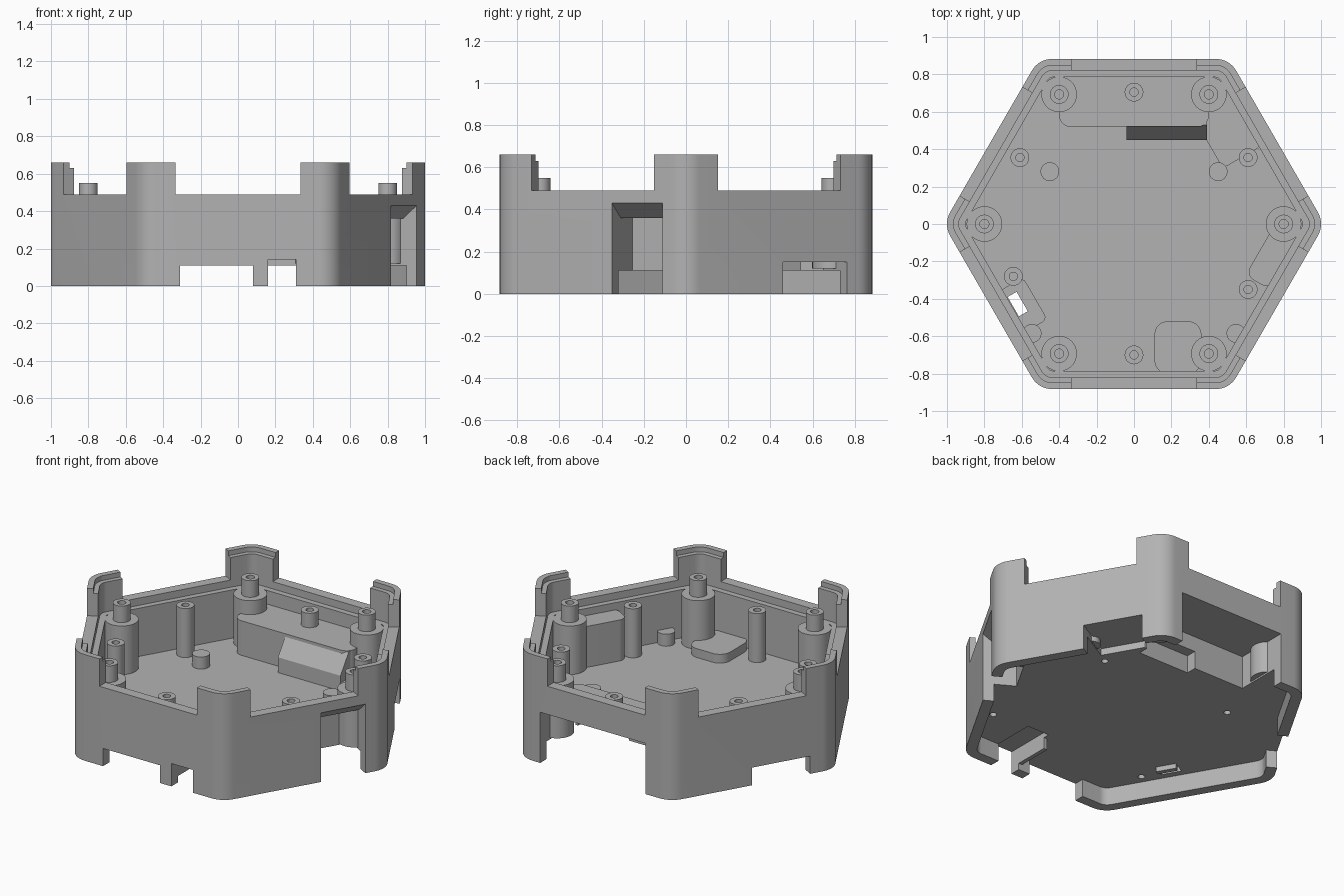
import bpy, bmesh
from math import sin, cos, tan, pi, radians
from mathutils import Vector

if "Cube" in bpy.data.objects:
    bpy.data.objects.remove(bpy.data.objects["Cube"], do_unlink=True)

grey = bpy.data.materials.new("plain grey")
grey.use_nodes = True
grey.diffuse_color = (0.45, 0.45, 0.45, 1)
grey.node_tree.nodes["Principled BSDF"].inputs["Base Color"].default_value = (0.45, 0.45, 0.45, 1)


def new_object(name, bm):
    bmesh.ops.recalc_face_normals(bm, faces=bm.faces)
    mesh = bpy.data.meshes.new(name)
    bm.to_mesh(mesh)
    bm.free()
    mesh.materials.append(grey)
    obj = bpy.data.objects.new(name, mesh)
    bpy.context.collection.objects.link(obj)
    return obj


def extrude(name, points, direction):
    bm = bmesh.new()
    face = bm.faces.new([bm.verts.new(p) for p in points])
    grown = bmesh.ops.extrude_face_region(bm, geom=[face])["geom"]
    verts = [v for v in grown if isinstance(v, bmesh.types.BMVert)]
    bmesh.ops.translate(bm, verts=verts, vec=direction)
    return new_object(name, bm)


def rounded(points, radius, steps=8):
    """Polygon with each convex corner replaced by an arc."""
    if radius == 0:
        return points
    out = []
    for i, p in enumerate(points):
        p = Vector(p)
        a = (Vector(points[i - 1]) - p).normalized()
        b = (Vector(points[(i + 1) % len(points)]) - p).normalized()
        half = a.angle(b) / 2
        centre = p + (a + b).normalized() * radius / sin(half)
        start, end = p + a * radius / tan(half) - centre, p + b * radius / tan(half) - centre
        for k in range(steps + 1):
            out.append(centre + start.lerp(end, k / steps).normalized() * radius)
    return out


def prism(name, points, z0, z1, radius=0):
    return extrude(name, [(p[0], p[1], z0) for p in rounded(points, radius)], (0, 0, z1 - z0))


def hexagon(name, apothem, radius, z0, z1):
    r = apothem / cos(pi / 6)
    return prism(name, [(r * cos(k * pi / 3), r * sin(k * pi / 3)) for k in range(6)], z0, z1, radius)


def on_wall(angle, a, t):
    """Point at distance a out along a wall normal and t along the wall."""
    g = radians(angle)
    return (a * cos(g) - t * sin(g), a * sin(g) + t * cos(g))


def slab(name, angle, a0, a1, t0, t1, z0, z1, radius=0):
    corners = [(a0, t0), (a1, t0), (a1, t1), (a0, t1)]
    return prism(name, [on_wall(angle, a, t) for a, t in corners], z0, z1, radius)


def combine(target, tool, operation):
    mod = target.modifiers.new("combine", 'BOOLEAN')
    mod.operation, mod.solver, mod.object = operation, 'EXACT', tool
    bpy.context.view_layer.objects.active = target
    bpy.ops.object.modifier_apply(modifier=mod.name)
    bpy.data.objects.remove(tool, do_unlink=True)


def cut(tool):
    combine(shell, tool, 'DIFFERENCE')


def add(tool):
    combine(shell, tool, 'UNION')


def turned(name, x, y, profile, segments=32):
    bm = bmesh.new()
    verts = [bm.verts.new((r, 0, z)) for r, z in profile]
    edges = [bm.edges.new(pair) for pair in zip(verts, verts[1:])]
    bmesh.ops.spin(bm, geom=verts + edges, cent=(0, 0, 0), axis=(0, 0, 1),
                   angle=2 * pi, steps=segments)
    bmesh.ops.remove_doubles(bm, verts=bm.verts, dist=0.0001)
    obj = new_object(name, bm)
    obj.location = (x, y, 0)
    return obj


# Hexagonal shell: floor, stepped wall and skirt
shell = hexagon("enclosure_shell", 0.883, 0.127, 0, 0.66)
cut(hexagon("upper_step", 0.848, 0.09, 0.63, 1))
cut(hexagon("lip_step", 0.82, 0.065, 0.445, 1))
cut(hexagon("interior", 0.785, 0.04, 0.145, 1))
cut(hexagon("underside", 0.82, 0.065, -1, 0.11))

# Lower the walls between the six corner tabs
for k in range(6):
    cut(slab("wall_gap", 30 + 60 * k, 0.7, 1.1, -0.335, 0.335, 0.49, 1))

# Raised housings on the floor
add(slab("back_housing", 90, 0.52, 0.8, -0.40, 0.40, 0.12, 0.36, 0.06))
slope = [(0.45, 0.12), (0.45, 0.24), (0.53, 0.355), (0.79, 0.355), (0.79, 0.12)]
add(extrude("sloped_housing", [(-0.04, y, z) for y, z in slope], (0.43, 0, 0)))
add(slab("front_pad", -90, 0.52, 0.8, 0.11, 0.36, 0.12, 0.2, 0.07))
add(slab("back_left_pad", 30, 0.56, 0.8, 0.02, 0.4, 0.12, 0.195, 0.03))
add(slab("front_left_cover", -30, 0.653, 0.8, 0.06, 0.4, 0.12, 0.4, 0.05))
add(slab("front_right_pad", 210, 0.656, 0.8, -0.05, 0.21, 0.12, 0.18, 0.03))

# Cavities and openings through the walls
cut(slab("back_opening", 90, 0.545, 1.1, -0.385, 0.34, -1, 0.315))
cut(slab("back_cavity", 90, 0.48, 0.6, -0.36, -0.01, -1, 0.22))
cut(slab("front_wide_notch", -90, 0.8, 1.1, -0.31, 0.08, -1, 0.11))
cut(slab("front_narrow_notch", -90, 0.56, 1.1, 0.16, 0.31, -1, 0.142))
cut(slab("back_left_notch", 30, 0.6, 1.1, 0.02, 0.37, -1, 0.152))
cut(slab("back_right_notch", 150, 0.8, 1.1, 0, 0.36, -1, 0.11))
cut(slab("floor_slot", 210, 0.725, 0.78, 0, 0.12, -1, 0.3))
port = [(0.69, -0.2), (1.0, -0.2), (1.0, 0.528), (0.8, 0.36), (0.69, 0.36)]
t0, t1 = 0.105, 0.38
start, end = Vector(on_wall(-30, 0, t0)), Vector(on_wall(-30, 0, t1))
cut(extrude("port", [(*on_wall(-30, a, t0), z) for a, z in port], (*(end - start), 0)))

# Short locating pegs with blind holes beneath
for x, y in [(0.45, 0.28), (0.545, -0.585)]:
    for s in (-1, 1):
        cut(turned("peg_hole", s * x, y, [(0, -0.1), (0.02, -0.1), (0.02, 0.135), (0, 0.135)], 16))
        turned("locating_peg", s * x, y, [(0.05, 0.14), (0.05, 0.22), (0, 0.22)])

# Corner screw posts
for k in range(6):
    turned("corner_post", 0.8 * cos(k * pi / 3), 0.8 * sin(k * pi / 3),
           [(0, 0.12), (0.095, 0.12), (0.095, 0.447), (0.05, 0.447), (0.05, 0.55),
            (0.024, 0.55), (0.024, 0.4), (0, 0.4)])

# Slim screw bosses
for x, y in [(0, 0.705), (0, -0.7), (-0.61, 0.355), (0.61, 0.355), (-0.645, -0.28), (0.61, -0.35)]:
    base = 0.34 if y > 0.6 else 0.12
    turned("screw_boss", x, y, [(0, base), (0.05, base), (0.05, 0.45), (0.022, 0.45),
                                (0.022, 0.38), (0, 0.38)])

# Ribs and clip under the floor
slab("underside_rib", -90, 0.6, 0.83, 0.135, 0.16, 0.04, 0.115)
slab("slot_clip", 210, 0.69, 0.72, 0, 0.12, 0.08, 0.115)

for obj in bpy.data.objects:
    if obj.type == 'MESH':
        bpy.ops.object.select_all(action='DESELECT')
        obj.select_set(True)
        bpy.context.view_layer.objects.active = obj
        bpy.ops.object.shade_smooth_by_angle(angle=radians(30))
